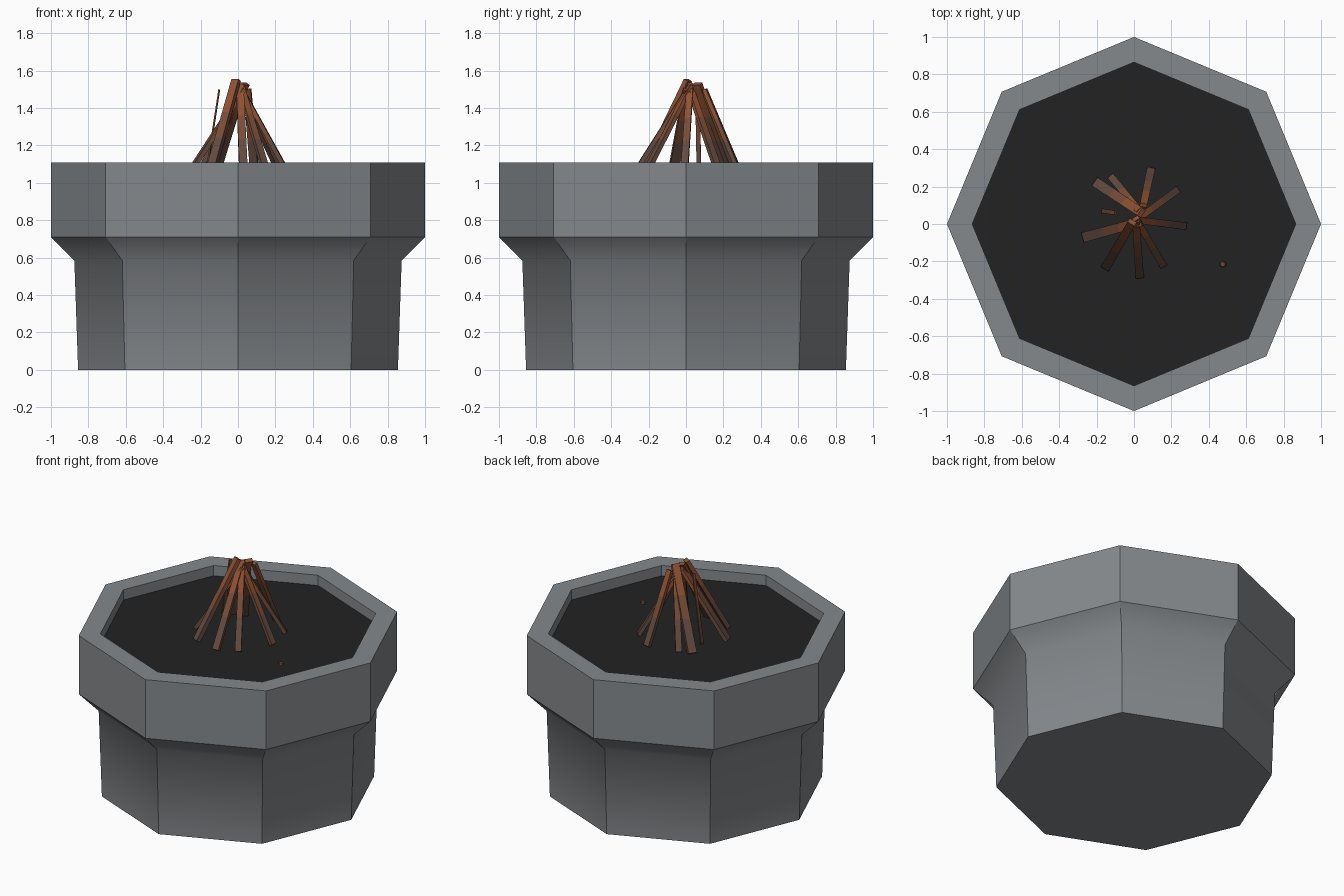
import bpy, bmesh, math
from mathutils import Vector

if "Cube" in bpy.data.objects:
    bpy.data.objects.remove(bpy.data.objects["Cube"])


def material(name, rgb):
    m = bpy.data.materials.new(name)
    m.diffuse_color = (*rgb, 1)
    m.use_nodes = True
    m.node_tree.nodes["Principled BSDF"].inputs["Base Color"].default_value = m.diffuse_color
    return m


STONE = material("grey stone", (0.235, 0.25, 0.265))
ASH = material("black ash", (0.0165, 0.0165, 0.0165))
WOOD_LOW = material("dull brown wood", (0.13, 0.07, 0.05))
WOOD_MID = material("brown wood", (0.19, 0.075, 0.04))
WOOD_TOP = material("orange wood", (0.28, 0.085, 0.035))


def make_object(name, bm, mats):
    bmesh.ops.recalc_face_normals(bm, faces=bm.faces)
    me = bpy.data.meshes.new(name)
    bm.to_mesh(me)
    bm.free()
    for m in mats:
        me.materials.append(m)
    ob = bpy.data.objects.new(name, me)
    bpy.context.collection.objects.link(ob)
    return ob


def octagon(bm, r, z):
    return [bm.verts.new((r * math.cos(k * math.pi / 4), r * math.sin(k * math.pi / 4), z))
            for k in range(8)]


# Stone bowl: octagonal rings joined into a shell, flare blended softly into the base
ASH_Z = 1.04
PROFILE = [(0.855, 0), (0.875, 0.585), (1, 0.71), (1, 1.11), (0.865, 1.11), (0.865, ASH_Z)]
bm = bmesh.new()
rings = [octagon(bm, r, z) for r, z in PROFILE]
bm.faces.new(rings[0])
for a, b in zip(rings, rings[1:]):
    for k in range(8):
        j = (k + 1) % 8
        bm.faces.new((a[k], a[j], b[j], b[k]))
soft = set(rings[1])
for e in bm.edges:
    e.smooth = e.verts[0] in soft and e.verts[1] in soft
for f in bm.faces:
    f.smooth = True
make_object("stone_bowl", bm, [STONE])

# Ash bed
bm = bmesh.new()
bm.faces.new(octagon(bm, 0.865, ASH_Z))
ash = make_object("ash_bed", bm, [ASH])
if ash.data.polygons[0].normal.z < 0:
    ash.data.flip_normals()


# Leaning stick: tapered box in three lengths, charred low and bright at the top
def stick(name, foot, head, width, thick):
    p, q = Vector((*foot, ASH_Z + 0.005)), Vector(head)
    axis = (q - p).normalized()
    side = axis.cross(Vector((0, 0, 1))).normalized()
    depth = axis.cross(side)
    bm = bmesh.new()
    loops = []
    for t in (0, 0.38, 0.65, 1):
        c, s = p.lerp(q, t), 0.5 * (1 - 0.12 * t)
        loops.append([bm.verts.new(c + side * width * s * i + depth * thick * s * j)
                      for i, j in ((-1, -1), (1, -1), (1, 1), (-1, 1))])
    bm.faces.new(loops[0])
    bm.faces.new(loops[-1]).material_index = 2
    for n, (a, b) in enumerate(zip(loops, loops[1:])):
        for k in range(4):
            j = (k + 1) % 4
            bm.faces.new((a[k], a[j], b[j], b[k])).material_index = n
    make_object(name, bm, [WOOD_LOW, WOOD_MID, WOOD_TOP])


# foot (x, y), head (x, y, z), width, thickness
STICKS = [
    ((0.09, 0.29), (0.05, 0.10, 1.50), 0.045, 0.025),
    ((0.23, 0.18), (0.01, 0.02, 1.51), 0.040, 0.025),
    ((0.27, -0.01), (0.02, 0.02, 1.50), 0.040, 0.025),
    ((0.155, -0.22), (0.01, 0.03, 1.53), 0.040, 0.025),
    ((0.03, -0.28), (0.01, 0.02, 1.52), 0.045, 0.025),
    ((-0.15, -0.23), (-0.01, 0.01, 1.55), 0.050, 0.030),
    ((-0.265, -0.07), (0.03, 0.01, 1.50), 0.055, 0.025),
    ((-0.20, 0.22), (0.04, 0.06, 1.53), 0.055, 0.030),
    ((-0.12, 0.25), (0.03, 0.07, 1.52), 0.040, 0.025),
    ((-0.17, 0.07), (-0.10, 0.06, 1.50), 0.025, 0.008),
]
for i, s in enumerate(STICKS):
    stick(f"stick_{i + 1}", *s)

# Stray wood chip on the ash
bm = bmesh.new()
bmesh.ops.create_cone(bm, cap_ends=True, segments=6, radius1=0.018, radius2=0.014, depth=0.015)
chip = make_object("wood_chip", bm, [WOOD_LOW])
chip.location = (0.475, -0.215, ASH_Z + 0.0075)
